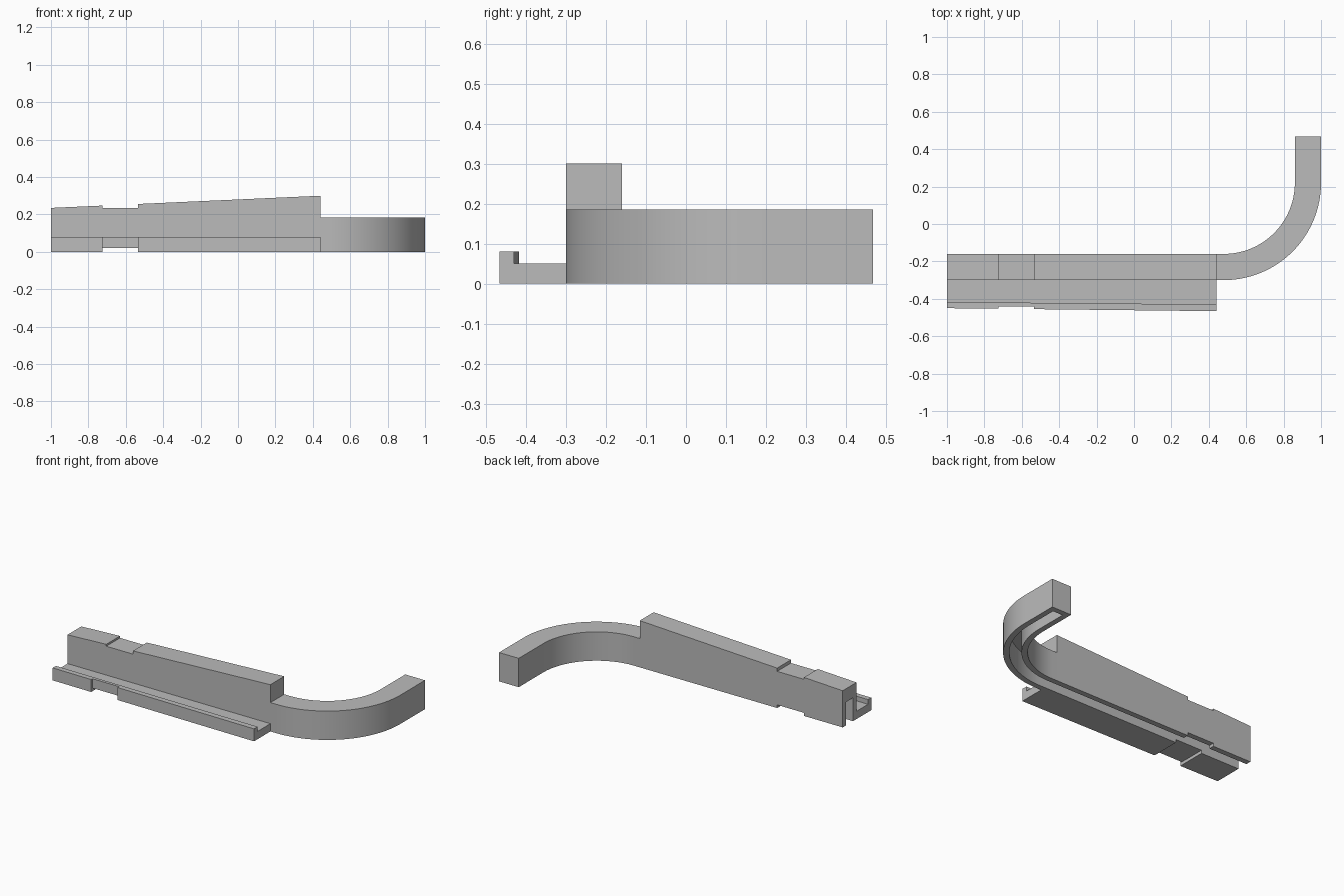
import bpy
import bmesh
from math import sin, cos, pi

if "Cube" in bpy.data.objects:
    bpy.data.objects.remove(bpy.data.objects["Cube"], do_unlink=True)

grey = bpy.data.materials.new("plain grey")
grey.use_nodes = True
colour = (0.5, 0.5, 0.5, 1)
grey.diffuse_color = colour
grey.node_tree.nodes["Principled BSDF"].inputs["Base Color"].default_value = colour

BACK, FRONT = -0.16, -0.30          # faces of the tall wall
MID = (BACK + FRONT) / 2
HALF, SLOT = 0.07, 0.035            # half widths of the rail and its slot
SLOT_TOP, ARM_TOP = 0.15, 0.185
JOIN = 0.44                         # where the tall wall meets the curved arm


def loft(name, rings):
    """Skin a row of matching closed cross-sections and cap both ends."""
    bm = bmesh.new()
    rows = [[bm.verts.new(p) for p in ring] for ring in rings]
    n = len(rows[0])
    for a, b in zip(rows, rows[1:]):
        for i in range(n):
            j = (i + 1) % n
            bm.faces.new((a[i], a[j], b[j], b[i]))
    bm.faces.new(rows[0])
    bm.faces.new(rows[-1])
    bmesh.ops.remove_doubles(bm, verts=bm.verts[:], dist=0.0001)
    bmesh.ops.dissolve_degenerate(bm, edges=bm.edges[:], dist=0.0001)
    bmesh.ops.recalc_face_normals(bm, faces=bm.faces[:])
    mesh = bpy.data.meshes.new(name)
    bm.to_mesh(mesh)
    bm.free()
    mesh.materials.append(grey)
    obj = bpy.data.objects.new(name, mesh)
    bpy.context.collection.objects.link(obj)
    return obj


# Tall sloping wall with a slotted underside and a lipped ledge in front
def wall_section(x, notched):
    t = (x + 1) / (JOIN + 1)
    top = 0.235 if notched else 0.235 + 0.065 * t
    base = 0.02 if notched else 0
    front = -0.44 if notched else -0.45 - 0.016 * t
    lip = -0.417 - 0.013 * t
    yz = [(BACK, base), (BACK, top), (FRONT, top), (FRONT, 0.05),
          (lip, 0.05), (lip, 0.08), (front, 0.08), (front, base),
          (MID - SLOT, base), (MID - SLOT, SLOT_TOP),
          (MID + SLOT, SLOT_TOP), (MID + SLOT, base)]
    return [(x, y, z) for y, z in yz]


stations = [(-1, False), (-0.725, False), (-0.725, True),
            (-0.535, True), (-0.535, False), (JOIN, False)]
loft("wall_and_ledge", [wall_section(x, n) for x, n in stations])


# Curved arm: the same slotted rail swept round a quarter turn
def arm_section(x, y, angle, slot_top=SLOT_TOP):
    nx, ny = -sin(angle), cos(angle)
    oz = [(HALF, 0), (HALF, ARM_TOP), (-HALF, ARM_TOP), (-HALF, 0),
          (-SLOT, 0), (-SLOT, slot_top), (SLOT, slot_top), (SLOT, 0)]
    return [(x + o * nx, y + o * ny, z) for o, z in oz]


ARM_X, END_Y = 0.93, 0.467
radius = 0.45
cx, cy = ARM_X - radius, MID + radius
steps = 32
rings = [arm_section(JOIN, MID, 0)]
for i in range(steps + 1):
    a = pi / 2 * i / steps
    rings.append(arm_section(cx + radius * sin(a), cy - radius * cos(a), a))
# Closed tip of the arm
rings.append(arm_section(ARM_X, END_Y - 0.035, pi / 2))
rings.append(arm_section(ARM_X, END_Y - 0.035, pi / 2, 0))
rings.append(arm_section(ARM_X, END_Y, pi / 2, 0))
arm = loft("curved_arm", rings)

bpy.ops.object.select_all(action="DESELECT")
arm.select_set(True)
bpy.context.view_layer.objects.active = arm
bpy.ops.object.shade_smooth_by_angle(angle=pi / 6)
